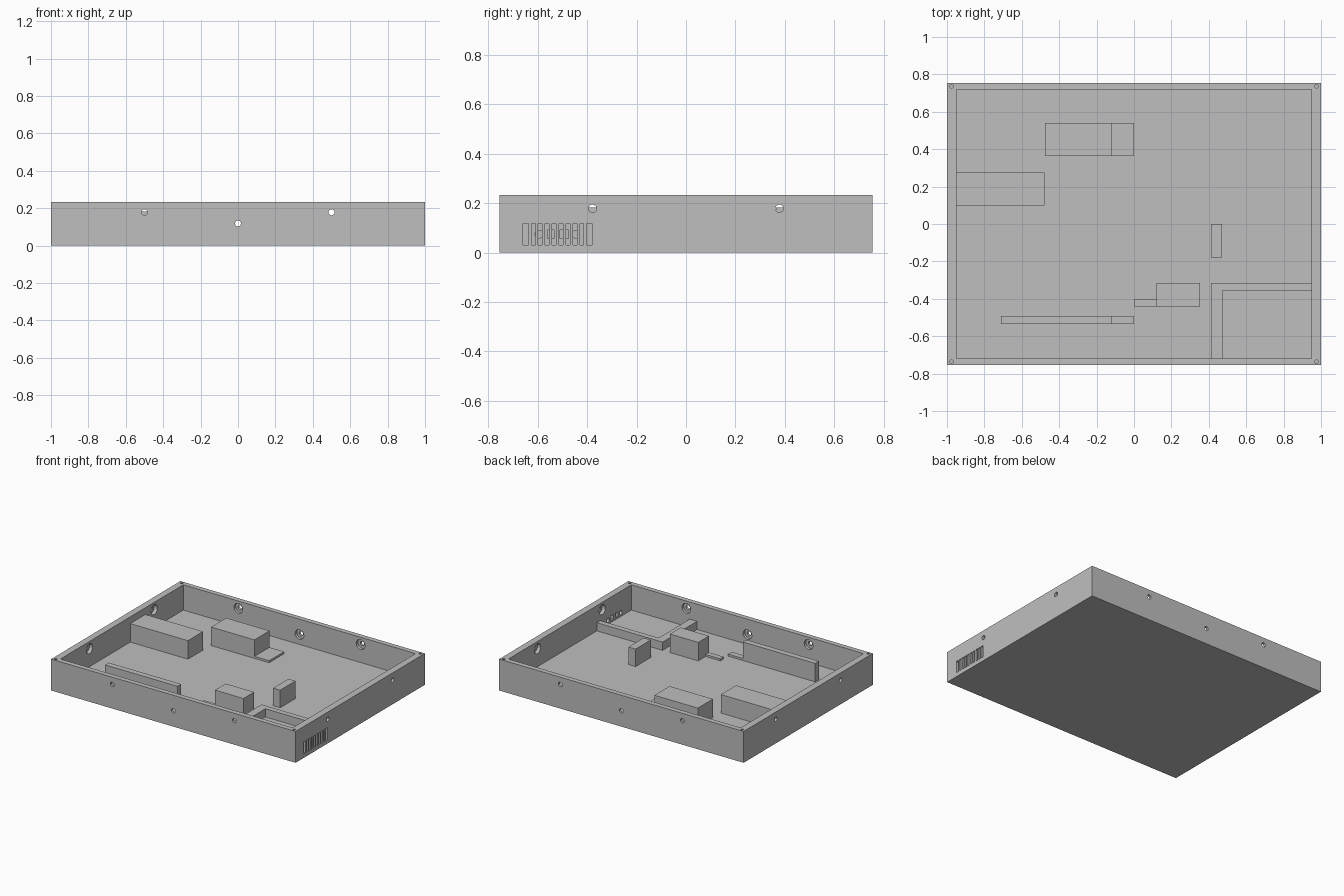
import bpy, bmesh
from mathutils import Matrix, Vector

if "Cube" in bpy.data.objects:
    bpy.data.objects.remove(bpy.data.objects["Cube"])

W, D, H = 1.0, 0.755, 0.232      # outer half sizes and height
IX, IY, FLOOR = 0.95, 0.718, 0.045

grey = bpy.data.materials.new("plain_grey")
grey.diffuse_color = (0.52, 0.52, 0.52, 1)
grey.use_nodes = True
grey.node_tree.nodes["Principled BSDF"].inputs["Base Color"].default_value = grey.diffuse_color


def add_box(bm, x0, x1, y0, y1, z0, z1):
    size = Matrix.Diagonal((x1 - x0, y1 - y0, z1 - z0, 1))
    mid = Matrix.Translation(((x0 + x1) / 2, (y0 + y1) / 2, (z0 + z1) / 2))
    bmesh.ops.create_cube(bm, size=1, matrix=mid @ size)


def add_rod(bm, start, end, r, sides=24):
    a, b = Vector(start), Vector(end)
    turn = (b - a).to_track_quat('Z', 'Y').to_matrix().to_4x4()
    bmesh.ops.create_cone(bm, cap_ends=True, segments=sides, radius1=r, radius2=r,
                          depth=(b - a).length,
                          matrix=Matrix.Translation((a + b) / 2) @ turn)


def finish(bm, name, cutter=False):
    bmesh.ops.recalc_face_normals(bm, faces=bm.faces)
    mesh = bpy.data.meshes.new(name)
    bm.to_mesh(mesh)
    bm.free()
    ob = bpy.data.objects.new(name, mesh)
    bpy.context.collection.objects.link(ob)
    mesh.materials.append(grey)
    ob.hide_render = cutter
    if cutter:
        ob.display_type = 'WIRE'
    return ob


def block(name, *boxes):
    bm = bmesh.new()
    for b in boxes:
        add_box(bm, *b)
    return finish(bm, name)


def cut(target, cutter):
    mod = target.modifiers.new(cutter.name, 'BOOLEAN')
    mod.operation, mod.solver, mod.object = 'DIFFERENCE', 'EXACT', cutter


# Open tray
tray = block("tray", (-W, W, -D, D, 0, H))
bm = bmesh.new()
add_box(bm, -IX, IX, -IY, IY, FLOOR, H + 0.1)
cut(tray, finish(bm, "cavity_cutter", True))

# Wall holes, wider on the inside
small, wide = bmesh.new(), bmesh.new()
for s in (-1, 1):
    for x, z in ((-0.5, 0.178), (0, 0.118), (0.5, 0.178)):
        add_rod(small, (x, s * (IY - 0.05), z), (x, s * (D + 0.05), z), 0.016)
        add_rod(wide, (x, s * (IY - 0.05), z), (x, s * (IY + 0.02), z), 0.036)
    for y in (-0.378, 0.378):
        add_rod(small, (s * (IX - 0.05), y, 0.178), (s * (W + 0.05), y, 0.178), 0.016)
        add_rod(wide, (s * (IX - 0.05), y, 0.178), (s * (IX + 0.025), y, 0.178), 0.036)
    # Screw holes in the rim corners
    for t in (-1, 1):
        add_rod(small, (s * 0.976, t * 0.737, 0.13), (s * 0.976, t * 0.737, H + 0.05), 0.01, 16)
cut(tray, finish(small, "hole_cutter", True))
cut(tray, finish(wide, "counterbore_cutter", True))

# Vent recess in the right wall, with ports behind it
bm = bmesh.new()
add_box(bm, 0.975, W + 0.05, -0.66, -0.38, 0.03, 0.118)
cut(tray, finish(bm, "vent_cutter", True))
bm = bmesh.new()
for y in (-0.595, -0.445):
    add_rod(bm, (IX - 0.03, y, 0.074), (W + 0.03, y, 0.074), 0.016, 16)
for y0, y1 in ((-0.56, -0.535), (-0.51, -0.475)):
    add_box(bm, IX - 0.03, W + 0.03, y0, y1, 0.056, 0.092)
cut(tray, finish(bm, "port_cutter", True))

# Upright vent slats
N, step = 9, 0.28 / 10
block("vent_slats", *[(0.972, 0.999, -0.66 + step * (i + 1) - 0.006,
                       -0.66 + step * (i + 1) + 0.006, 0.028, 0.12) for i in range(N)])

# Inner blocks and their low plates, sunk slightly into the floor
B = FLOOR - 0.01
TOP, LOW = 0.182, 0.06
block("rear_block", (-0.475, -0.12, 0.364, 0.54, B, TOP))
block("rear_plate", (-0.12, 0, 0.364, 0.54, B, LOW))
block("left_block", (-IX - 0.005, -0.478, 0.098, 0.275, B, TOP))
block("front_rail", (-0.712, -0.12, -0.535, -0.492, B, TOP))
block("front_rail_plate", (-0.12, 0, -0.535, -0.492, B, LOW))
block("middle_block", (0.12, 0.353, -0.44, -0.315, B, TOP))
block("middle_plate", (0, 0.12, -0.44, -0.4, B, LOW))
block("small_post", (0.412, 0.47, -0.178, 0, B, 0.175))

# Low corner enclosure around the ports
block("enclosure_side_wall", (0.412, 0.472, -IY - 0.005, -0.315, B, 0.106))
block("enclosure_back_wall", (0.472, IX + 0.005, -0.355, -0.315, B, 0.106))
